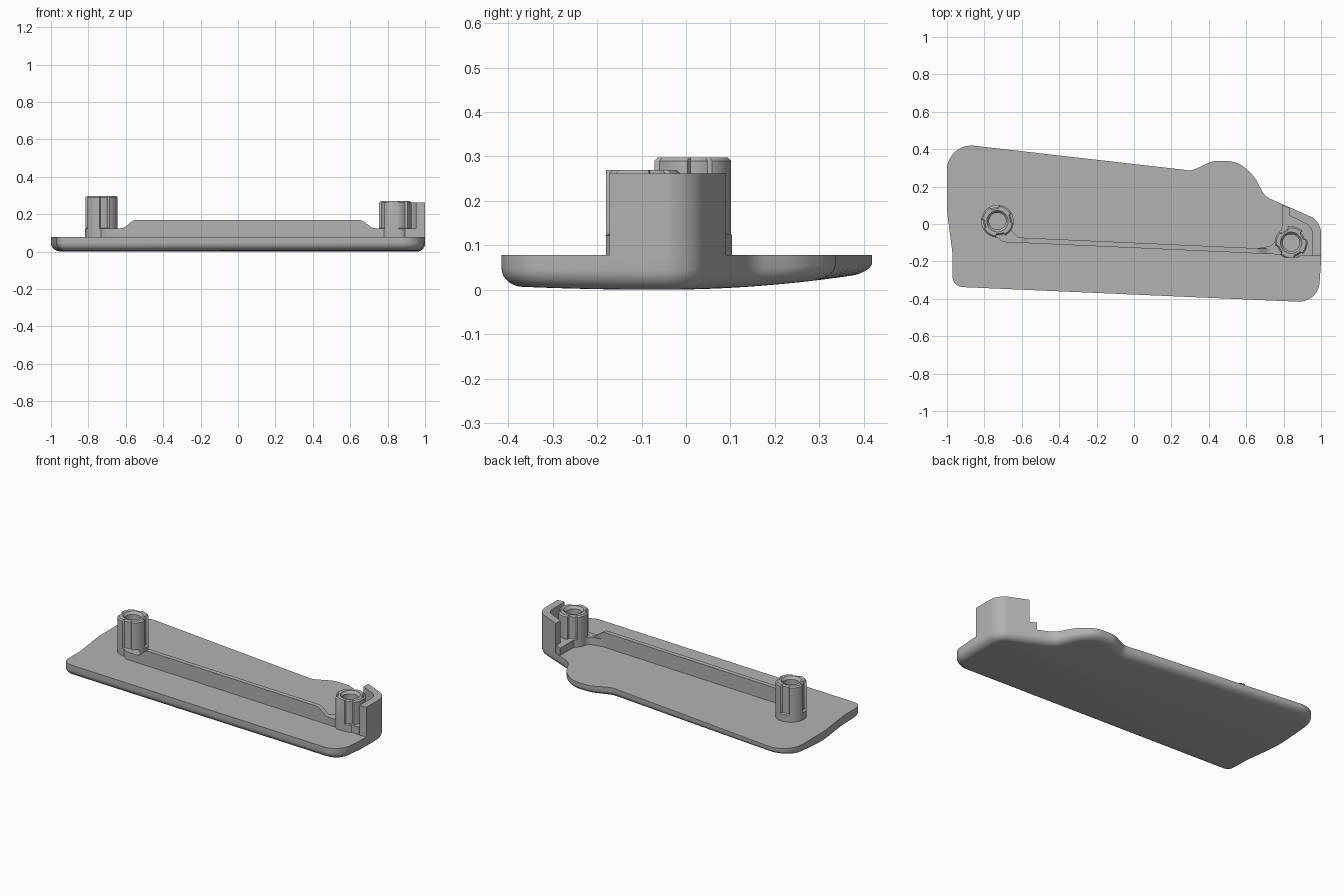
import bpy, bmesh, math
from mathutils import Vector

old = bpy.data.objects.get("Cube")
if old:
    bpy.data.objects.remove(old, do_unlink=True)

grey = bpy.data.materials.new("matte grey")
grey.use_nodes = True
grey.diffuse_color = (0.45, 0.45, 0.45, 1)
grey.node_tree.nodes["Principled BSDF"].inputs["Base Color"].default_value = (0.45, 0.45, 0.45, 1)


def fillet(corners, steps=10):
    """Round the corners (x, y, radius) of a closed polygon."""
    out = []
    for i, c in enumerate(corners):
        p, r = Vector(c[:2]), c[2]
        a = Vector(corners[i - 1][:2]) - p
        b = Vector(corners[(i + 1) % len(corners)][:2]) - p
        if r == 0:
            out.append(p)
            continue
        t = min(r / math.tan(a.angle(b) / 2), 0.49 * a.length, 0.49 * b.length)
        s, e = p + a.normalized() * t, p + b.normalized() * t
        half = a.angle(b) / 2
        radius = t * math.tan(half)
        centre = p + (a.normalized() + b.normalized()).normalized() * (radius / math.sin(half))
        u, v = s - centre, e - centre
        sweep = u.angle(v)
        for k in range(steps + 1):
            f = k / steps
            out.append(centre + (u * math.sin((1 - f) * sweep) + v * math.sin(f * sweep)) / math.sin(sweep))
    return out


def finish(name, bm, angle=35):
    bmesh.ops.recalc_face_normals(bm, faces=bm.faces)
    mesh = bpy.data.meshes.new(name)
    bm.to_mesh(mesh)
    bm.free()
    mesh.materials.append(grey)
    obj = bpy.data.objects.new(name, mesh)
    bpy.context.collection.objects.link(obj)
    bpy.ops.object.select_all(action="DESELECT")
    obj.select_set(True)
    bpy.context.view_layer.objects.active = obj
    bpy.ops.object.shade_smooth_by_angle(angle=math.radians(angle))
    return obj


def loft(rings):
    """Skin a stack of equal rings and cap both ends."""
    bm = bmesh.new()
    loops = [[bm.verts.new(p) for p in ring] for ring in rings]
    for lo, hi in zip(loops, loops[1:]):
        for i in range(len(lo)):
            bm.faces.new((lo[i - 1], lo[i], hi[i], hi[i - 1]))
    bm.faces.new(loops[0])
    bm.faces.new(loops[-1])
    return bm


def prism(name, corners, z0, z1):
    pts = fillet(corners)
    return finish(name, loft([[(p.x, p.y, z) for p in pts] for z in (z0, z1)]))


def inset(pts, d):
    """Move a clockwise outline inwards by d."""
    out = []
    for i, p in enumerate(pts):
        t = (pts[(i + 1) % len(pts)] - pts[i - 1]).normalized()
        out.append(p + Vector((t.y, -t.x)) * d)
    return out


# Base plate: rounded lower edge and a gently crowned underside
TOP, EDGE = 0.078, 0.045
outline = fillet([
    (-1, 0.435, 0.13), (0.31, 0.285, 0.08), (0.42, 0.337, 0.12), (0.55, 0.337, 0.16),
    (0.64, 0.26, 0.2), (0.70, 0.147, 0.1), (1, 0.015, 0.1), (1, -0.2, 0.6),
    (0.985, -0.42, 0.12), (-0.97, -0.335, 0.055), (-0.97, -0.16, 0.5), (-1, 0.07, 0.5)])
rings = [[(p.x, p.y, TOP) for p in outline]]
for k in range(8):
    a = math.pi / 2 * k / 7
    rings.append([(p.x, p.y, EDGE * (1 - math.sin(a)))
                  for p in inset(outline, EDGE * (1 - math.cos(a)))])
bm = loft(rings)
for k in range(-9, 10):
    bmesh.ops.bisect_plane(bm, geom=bm.verts[:] + bm.edges[:] + bm.faces[:],
                           plane_co=(0, k * 0.043, 0), plane_no=(0, 1, 0))
for v in bm.verts:
    if v.co.z < TOP - 0.001:
        rise = 0.17 * (v.co.y + 0.06) ** 2 if v.co.y > -0.06 else 0.07 * (v.co.y + 0.06) ** 2
        v.co.z += rise * (TOP - v.co.z) / TOP
finish("base_plate", bm)

# Long rib: side profile given a thickness and skewed along its length
profile = fillet([(-0.7, 0.07, 0), (-0.7, 0.125, 0), (-0.61, 0.125, 0.05), (-0.56, 0.17, 0.05),
                  (0.66, 0.17, 0.05), (0.72, 0.125, 0.05), (0.95, 0.125, 0), (0.95, 0.07, 0)], 5)
finish("long_rib", loft([[(p.x, side * 0.014 - 0.114 - 0.045 * p.x, p.y) for p in profile]
                         for side in (-1, 1)]))


# Screw bosses: grooved tubes with chamfered rims
def boss(name, cx, cy, top, flat_y, turn):
    def ring(r, z, grooved):
        pts = []
        for i in range(96):
            a = math.tau * i / 96
            off = abs((a - turn + math.pi / 4) % (math.pi / 2) - math.pi / 4)
            rr = r - (0.012 if grooved and off < 0.3 else 0)
            pts.append((cx + rr * math.cos(a), max(cy + rr * math.sin(a), flat_y), z))
        return pts
    finish(name, loft([
        ring(0.087, 0.07, False), ring(0.087, 0.122, False), ring(0.087, 0.126, True),
        ring(0.087, top - 0.008, True), ring(0.079, top, True), ring(0.057, top, False),
        ring(0.045, top - 0.015, False), ring(0.045, 0.13, False)]))


boss("right_boss", -0.73, 0.015, 0.298, -1, 0.2)
boss("left_boss", 0.84, -0.1, 0.27, -0.18, 0.5)

# Low webs joining the bosses to the rib
prism("right_boss_web", [(-0.6, -0.101, 0), (-0.7, -0.097, 0.05), (-0.8, -0.02, 0.05),
                         (-0.73, 0.015, 0), (-0.66, -0.03, 0), (-0.62, -0.072, 0.03)], 0.07, 0.125)
prism("left_boss_web", [(0.66, -0.13, 0), (0.74, -0.115, 0.05), (0.79, -0.03, 0.05),
                        (0.79, 0.104, 0), (0.99, 0.015, 0.1), (0.99, -0.17, 0),
                        (0.7, -0.155, 0)], 0.07, 0.124)

# Curved guard wall around the end boss
prism("guard_wall", [(0.83, 0.09, 0), (1, 0.015, 0.1), (1, -0.172, 0), (0.952, -0.172, 0),
                     (0.955, -0.015, 0.07), (0.83, 0.045, 0)], TOP, 0.262)
